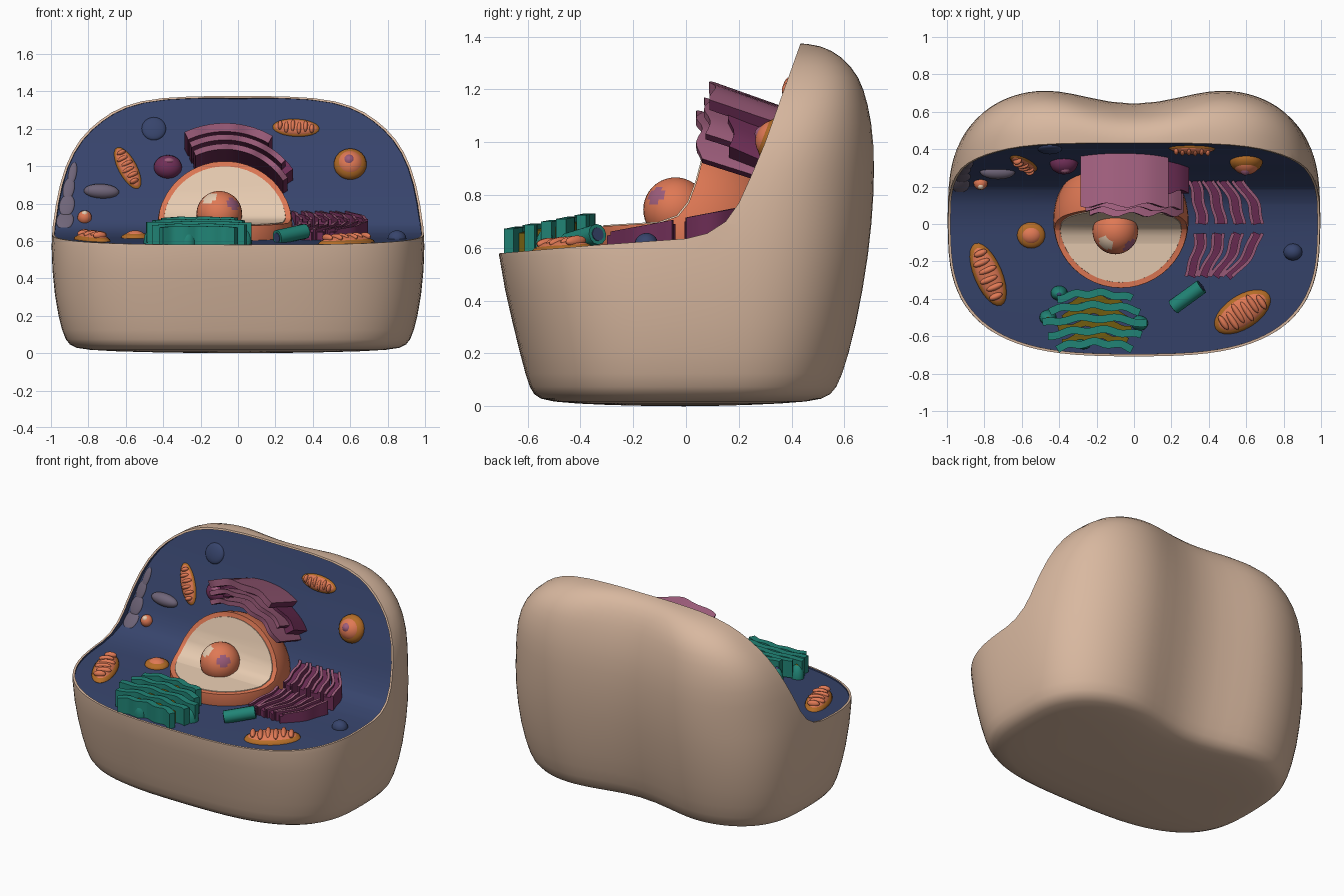
import bpy, bmesh, math
from mathutils import Matrix, Vector

if "Cube" in bpy.data.objects:
    bpy.data.objects.remove(bpy.data.objects["Cube"])


def material(name, *rgb):
    m = bpy.data.materials.new(name)
    m.use_nodes = True
    m.diffuse_color = (*rgb, 1)
    m.node_tree.nodes["Principled BSDF"].inputs["Base Color"].default_value = (*rgb, 1)
    return m


TAN = material("tan", .69, .48, .35)
NAVY = material("navy", .038, .058, .15)
ORANGE = material("orange", .74, .19, .09)
CREAM = material("cream", .8, .6, .44)
TEAL = material("teal", .015, .23, .18)
OLIVE = material("olive", .17, .11, .005)
AMBER = material("amber", .45, .15, .02)
PLUM = material("plum", .16, .028, .095)
MAUVE = material("mauve", .34, .11, .2)
GREY = material("grey", .16, .13, .19)

# Profiles (y, z): the cut rim of the wall, and the slightly sunken interior
RIM = [(-1.2, .55), (-.7, .58), (-.35, .61), (0, .635), (.08, .655), (.15, .7), (.2, .77),
       (.25, .88), (.3, 1), (.35, 1.14), (.4, 1.28), (.45, 1.42)]
FLOOR = [(-1.2, .54), (-.7, .57), (-.35, .6), (0, .62), (.1, .64), (.18, .675), (.225, .73),
         (.27, .84), (.32, .98), (.37, 1.11), (.415, 1.24), (.47, 1.42)]
NUCLEUS = Vector((-.07, .02, .67))


def make(name, bm, *mats):
    bmesh.ops.recalc_face_normals(bm, faces=bm.faces)
    me = bpy.data.meshes.new(name)
    bm.to_mesh(me)
    bm.free()
    for m in mats:
        me.materials.append(m)
    ob = bpy.data.objects.new(name, me)
    bpy.context.collection.objects.link(ob)
    return ob


def loft(bm, rings):
    """Bridge equal-length rings of points with caps, return the faces by ring side."""
    rows = [[bm.verts.new(p) for p in r] for r in rings]
    n = len(rows[0])
    sides = [[] for _ in range(n)]
    for a, b in zip(rows, rows[1:]):
        for i in range(n):
            j = (i + 1) % n
            sides[i].append(bm.faces.new((a[i], a[j], b[j], b[i])))
    bm.faces.new(rows[0])
    bm.faces.new(rows[-1])
    return sides


def bake(ob):
    bpy.context.view_layer.update()
    dg = bpy.context.evaluated_depsgraph_get()
    me = bpy.data.meshes.new_from_object(ob.evaluated_get(dg))
    ob.modifiers.clear()
    ob.data = me
    return ob


def subtract(ob, cutter):
    cutter.hide_render = True
    mod = ob.modifiers.new("cut", 'BOOLEAN')
    mod.operation, mod.solver, mod.object = 'DIFFERENCE', 'EXACT', cutter
    bake(ob)
    bpy.data.objects.remove(cutter)


def block(profile, index=0, lift=0):
    """Solid filling everything in front of and above a profile."""
    pts = [(y - lift, z + lift) for y, z in profile]
    pts += [(pts[-1][0], 1.9), (pts[0][0], 1.9)]
    bm = bmesh.new()
    loft(bm, [[(x, y, z) for y, z in pts] for x in (-1.5, 1.5)])
    for f in bm.faces:
        f.material_index = index
    return make("cutter", bm, TAN, NAVY)


def surface(x, y=None, z=None):
    """Point and tilt on the interior, found from its depth or its height."""
    k, v = (0, y) if z is None else (1, z)
    for a, b in zip(FLOOR, FLOOR[1:]):
        if a[k] <= v <= b[k]:
            f = (v - a[k]) / (b[k] - a[k])
            p = Vector((x, a[0] + f * (b[0] - a[0]), a[1] + f * (b[1] - a[1])))
            return p, math.atan2(b[1] - a[1], b[0] - a[0])


def dome(name, mat, x, size, y=None, z=None, turn=0, off=(0, 0, 0)):
    """Ellipsoid half sunk into the interior."""
    p, tilt = surface(x, y, z)
    m = (Matrix.Translation(p) @ Matrix.Rotation(tilt, 4, 'X')
         @ Matrix.Rotation(math.radians(turn), 4, 'Z') @ Matrix.Translation(off)
         @ Matrix.Diagonal((*size, 1)))
    bm = bmesh.new()
    bmesh.ops.create_uvsphere(bm, u_segments=24, v_segments=12, radius=1, matrix=m)
    return make(name, bm, mat)


def ribbon(name, path, width, level, top, side):
    """Upright strip along (x, y) points; its top is the plane z = level + 0.19 y."""
    rings = []
    for i, p in enumerate(path):
        d = Vector(path[min(i + 1, len(path) - 1)]) - Vector(path[max(i - 1, 0)])
        n = Vector((-d.y, d.x)).normalized() * width / 2
        z = level + .19 * p[1]
        rings.append([(p[0] + s * n.x, p[1] + s * n.y, z - h)
                      for s, h in ((-1, .11), (1, .11), (1, 0), (-1, 0))])
    bm = bmesh.new()
    for f in loft(bm, rings)[2]:
        f.material_index = 1
    return make(name, bm, side, top)


def span(a, b, n):
    return [a + (b - a) * i / (n - 1) for i in range(n)]


# Outer body: stacked rounded rings (height, half width, front, back)
LEVELS = [(0, .1, -.06, .06), (.004, .5, -.3, .3), (.016, .84, -.53, .535), (.04, .905, -.58, .6),
          (.1, .94, -.605, .635), (.3, .985, -.655, .69), (.58, 1.005, -.72, .74),
          (.8, .985, -.72, .76), (1.0, .935, -.4, .76), (1.15, .85, -.15, .735),
          (1.25, .74, .02, .705), (1.325, .62, .12, .64), (1.37, .43, .2, .56), (1.376, .1, .34, .43)]


def body(name, inset, index):
    rings = []
    for z, w, front, back in LEVELS:
        mid, half = (front + back) / 2, (back - front) / 2
        k = max(.1, 1 - inset / w)
        ring = []
        for i in range(48):
            t = math.tau * i / 48
            c, s = math.cos(t), math.sin(t)
            e = .64 if s > 0 else .68
            x = w * k * math.copysign(abs(c) ** e, c)
            y = math.copysign(abs(s) ** e, s)
            dent = .135 * math.exp(-(x / .34) ** 2) * max(y, 0) * min(1, half / .35)
            ring.append((x, mid + y * max(half - inset, .02) - dent, max(z, inset * .8)
                         if z < .7 else z - inset * max(0, z - 1) * 2))
        rings.append(ring)
    bm = bmesh.new()
    loft(bm, rings)
    for f in bm.faces:
        f.material_index = index
    ob = make(name, bm, TAN, NAVY)
    ob.modifiers.new("round", 'SUBSURF').levels = 1
    return bake(ob)


# Thin wall with a dark lining, and the sunken interior
wall = body("cell_wall", 0, 0)
subtract(wall, body("lining", .013, 1))
subtract(wall, block(RIM))
subtract(body("cell_interior", .011, 1), block(FLOOR, 1))

# Nucleus: carved shell, pale core and a ball in the middle
SCOOP = [(-.6, .67), (-.34, .68), (-.1, .695), (-.03, .72), (.01, .77), (.04, .85), (.08, 1), (.11, 1.2)]
for name, mat, r, lift in (("nucleus_shell", ORANGE, .362, 0), ("nucleus_core", CREAM, .333, .004)):
    bm = bmesh.new()
    bmesh.ops.create_uvsphere(bm, u_segments=48, v_segments=24, radius=r,
                              matrix=Matrix.Translation(NUCLEUS))
    subtract(make(name, bm, mat), block(SCOOP, 0, lift))

bm = bmesh.new()
bmesh.ops.create_uvsphere(bm, u_segments=32, v_segments=20, radius=.122)
for f in bm.faces:
    if f.normal.dot(Vector((-.42, -.55, .72))) > .94:
        f.material_index = 1
    elif f.normal.dot(Vector((.64, -.64, .42))) > .95:
        f.material_index = 2
make("nucleolus", bm, ORANGE, CREAM, MAUVE).location = (-.1, -.04, .745)

# Folded sheets arching over the nucleus (radii, front, end angle), last one is the filling
ARCHES = [(.37, .4, .05, 33), (.42, .45, .08, 44), (.465, .51, .1, 60), (.375, .45, .17, 36)]
for i, (r0, r1, y0, end) in enumerate(ARCHES):
    rings = []
    for a in span(115, end, 22):
        c, s = math.cos(math.radians(a)), math.sin(math.radians(a))
        wave = .012 * math.sin(a * .25 + i)
        rings.append([(NUCLEUS.x + r * c, y + (wave if y < .3 else 0), NUCLEUS.z + r * s + dz)
                      for r, y, dz in ((r0, y0, .05), (r1, y0, .05), (r1, .44, -.07), (r0, .44, -.07))])
    bm = bmesh.new()
    sides = loft(bm, rings)
    if i < 3:
        for f in sides[0] + sides[1]:
            f.material_index = 1
    make(f"arched_sheet_{i}", bm, PLUM, MAUVE)

# Folded sheets on the floor beside the nucleus
for i in range(4):
    for j, (lo, hi) in enumerate([(-.28, -.05), (0, .23)]):
        def fold(shift):
            return [(.36 + .1 * i + shift - (.8 + .4 * i) * y * y + .006 * math.sin(y * 40 + i), y)
                    for y in span(lo, hi, 16)]
        ribbon(f"floor_sheet_{i}_{j}", fold(0), .05, .7, PLUM, PLUM)
        for k in (-1, 1):
            ribbon(f"floor_sheet_rim_{i}_{j}_{k}", fold(k * .026), .017, .715, MAUVE, PLUM)

# Stack of curved teal folds with olive filling between them
for i in range(5):
    half = (.2, .24, .28, .25, .2)[i]
    def stack(dy, k=1):
        return [(-.21 + k * s * half, -.37 - .066 * i + dy - .03 * s * s + .008 * math.sin(s * 9 + i * 2))
                for s in span(-1, 1, 20)]
    ribbon(f"stack_fold_{i}", stack(0), .04, .8, TEAL, TEAL)
    if i < 4:
        ribbon(f"stack_filling_{i}", stack(-.033, .7), .034, .775, OLIVE, OLIVE)
for i, (x, y) in enumerate([(-.4, -.37), (-.27, -.63), (.03, -.53), (-.46, -.5)]):
    dome(f"stack_bubble_{i}", TEAL, x, (.045, .04, .085), y=y)
    dome(f"stack_bubble_core_{i}", OLIVE if i > 1 else NAVY, x, (.03, .026, .091), y=y)

# Short teal tube with a dark open end
for name, mat, r, length in (("tube", TEAL, .04, .19), ("tube_bore", NAVY, .026, .197)):
    bm = bmesh.new()
    bmesh.ops.create_cone(bm, cap_ends=True, segments=12, radius1=r, radius2=r, depth=length)
    tube = make(name, bm, mat)
    tube.location = (.285, -.39, .635)
    tube.rotation_euler = (0, math.radians(80), math.radians(36))

# Oval bodies with ridged fillings
OVALS = [("floor_left", -.78, -.27, None, .18, .075, 113), ("floor_right", .58, -.47, None, .17, .09, 33),
         ("wall_left", -.59, None, .99, .13, .05, 116), ("wall_right", .31, None, 1.205, .125, .05, -3)]
for name, x, y, z, l, w, turn in OVALS:
    h = .035 if z is None else .02
    dome(f"oval_{name}_rim", AMBER, x, (l, w, h), y, z, turn)
    dome(f"oval_{name}_filling", ORANGE, x, (l * .95, w * .9, h + .008), y, z, turn)
    for i, s in enumerate(span(-.68, .68, 6)):
        dome(f"oval_{name}_ridge_{i}", ORANGE, x, (l * .1, w * .68 * math.sqrt(1 - s * s), .02),
             y, z, turn, (s * l, w * .1 * (-1) ** i, h - .003))

# Round bodies on floor and wall
dome("floor_disc_rim", AMBER, -.55, (.075, .07, .03), y=-.06)
dome("floor_disc", ORANGE, -.55, (.058, .052, .04), y=-.06)
dome("wall_disc_rim", AMBER, .6, (.088, .088, .055), z=1.01)
dome("wall_disc", ORANGE, .6, (.076, .076, .068), z=1.01)
dome("wall_disc_centre", MAUVE, .595, (.045, .045, .077), z=1.015)
dome("wall_plum_ball", PLUM, -.375, (.075, .065, .06), z=.995)
dome("wall_plum_ball_cap", MAUVE, -.37, (.045, .03, .064), z=1.01)
dome("wall_navy_ball", NAVY, -.45, (.065, .065, .02), z=1.2)
dome("floor_navy_ball", NAVY, .85, (.05, .045, .045), y=-.15)
dome("wall_grey_oval", GREY, -.73, (.095, .04, .04), z=.865, turn=-3)
dome("wall_small_ball", ORANGE, -.82, (.038, .038, .04), z=.725)
dome("wall_small_ball_centre", CREAM, -.82, (.026, .026, .045), z=.728)
for i, (x, z, w) in enumerate([(-.925, .71, .045), (-.915, .79, .04), (-.905, .88, .03), (-.885, .96, .022)]):
    dome(f"wall_grey_patch_{i}", GREY, x, (.065, w, .009), z=z, turn=80)

# Smooth shading with sharp edges kept
bpy.ops.object.select_all(action='DESELECT')
for ob in bpy.context.collection.objects:
    if ob.type == 'MESH':
        ob.select_set(True)
        bpy.context.view_layer.objects.active = ob
bpy.ops.object.shade_smooth_by_angle(angle=math.radians(35))
